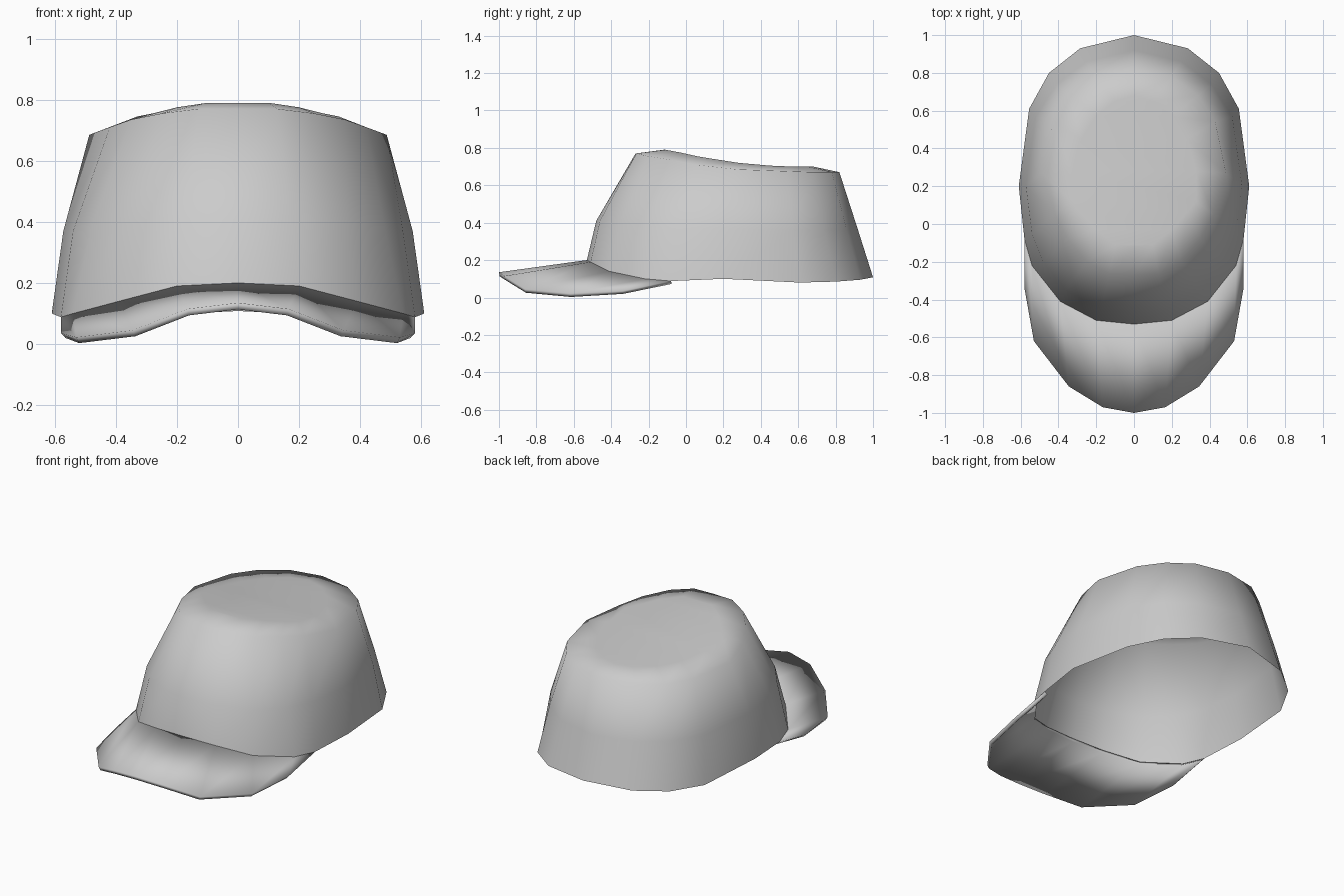
import bpy

if "Cube" in bpy.data.objects:
    bpy.data.objects.remove(bpy.data.objects["Cube"])

felt = bpy.data.materials.new("light grey felt")
felt.diffuse_color = (0.6, 0.6, 0.6, 1)
felt.use_nodes = True
felt.node_tree.nodes["Principled BSDF"].inputs["Base Color"].default_value = felt.diffuse_color


def make_object(name, verts, faces):
    mesh = bpy.data.meshes.new(name)
    mesh.from_pydata(verts, [], faces)
    mesh.materials.append(felt)
    mesh.shade_smooth()
    obj = bpy.data.objects.new(name, mesh)
    bpy.context.collection.objects.link(obj)
    return obj


def mirrored(half):
    """Close a right-hand half outline (front to back) into a full ring."""
    return half + [(-x, y, z) for x, y, z in half[-2:0:-1]]


# Half outlines of the crown, front centre to back centre
base = [(0, -.53, .20), (.20, -.51, .19), (.39, -.41, .14), (.54, -.22, .10),
        (.58, -.08, .088), (.61, .20, .10), (.555, .61, .08), (.45, .80, .085),
        (.285, .93, .095), (0, 1, .108)]
middle = [(0, -.48, .41), (.17, -.46, .41), (.36, -.35, .39), (.48, -.20, .38),
          (.54, -.05, .37), (.572, .20, .37), (.52, .57, .36), (.41, .74, .36),
          (.25, .86, .36), (0, .92, .36)]
shoulder = [(0, -.27, .77), (.13, -.265, .77), (.25, -.20, .755), (.35, -.08, .735),
            (.42, .05, .71), (.487, .27, .685), (.43, .54, .675), (.34, .68, .67),
            (.20, .78, .67), (0, .82, .67)]
lid = [(0, -.12, .79), (.10, -.11, .79), (.20, -.03, .775), (.28, .06, .755),
       (.33, .12, .745), (.33, .28, .72), (.28, .45, .705), (.20, .57, .70),
       (.10, .65, .70), (0, .68, .70)]

# Crown: open shell lofted from the rim to the flat lid
rings = [mirrored(r) for r in (base, middle, shoulder, lid)]
n = len(rings[0])
verts = [p for ring in rings for p in ring]
faces = [(r * n + i, r * n + (i + 1) % n, (r + 1) * n + (i + 1) % n, (r + 1) * n + i)
         for r in range(3) for i in range(n)]
# Lid: strips running across between mirrored points
top = 3 * n
for i in range(n // 2):
    strip = (top + i, top + i + 1, top + (n - i - 1) % n, top + (n - i) % n)
    faces.append(tuple(dict.fromkeys(strip)))
make_object("crown", verts, faces)

# Brim: thin drooping sheet from the crown base to the outer edge
edge = [(0, -1, .135), (.165, -.97, .115), (.345, -.86, .045), (.53, -.62, .022),
        (.58, -.34, .035), (.58, -.085, .09)]
root = base[:5] + [base[4]]


def sweep(half):
    return [(-x, y, z) for x, y, z in half[:0:-1]] + half


inner, outer = sweep(root[:5]), sweep(edge[:5])
m = len(inner)
brim = make_object("brim", inner + outer,
                   [(i, m + i, m + i + 1, i + 1) for i in range(m - 1)])
thick = brim.modifiers.new("thickness", 'SOLIDIFY')
thick.thickness = 0.022
thick.offset = -1
bpy.context.view_layer.objects.active = brim
brim.select_set(True)
bpy.ops.object.shade_smooth_by_angle(angle=0.9)
